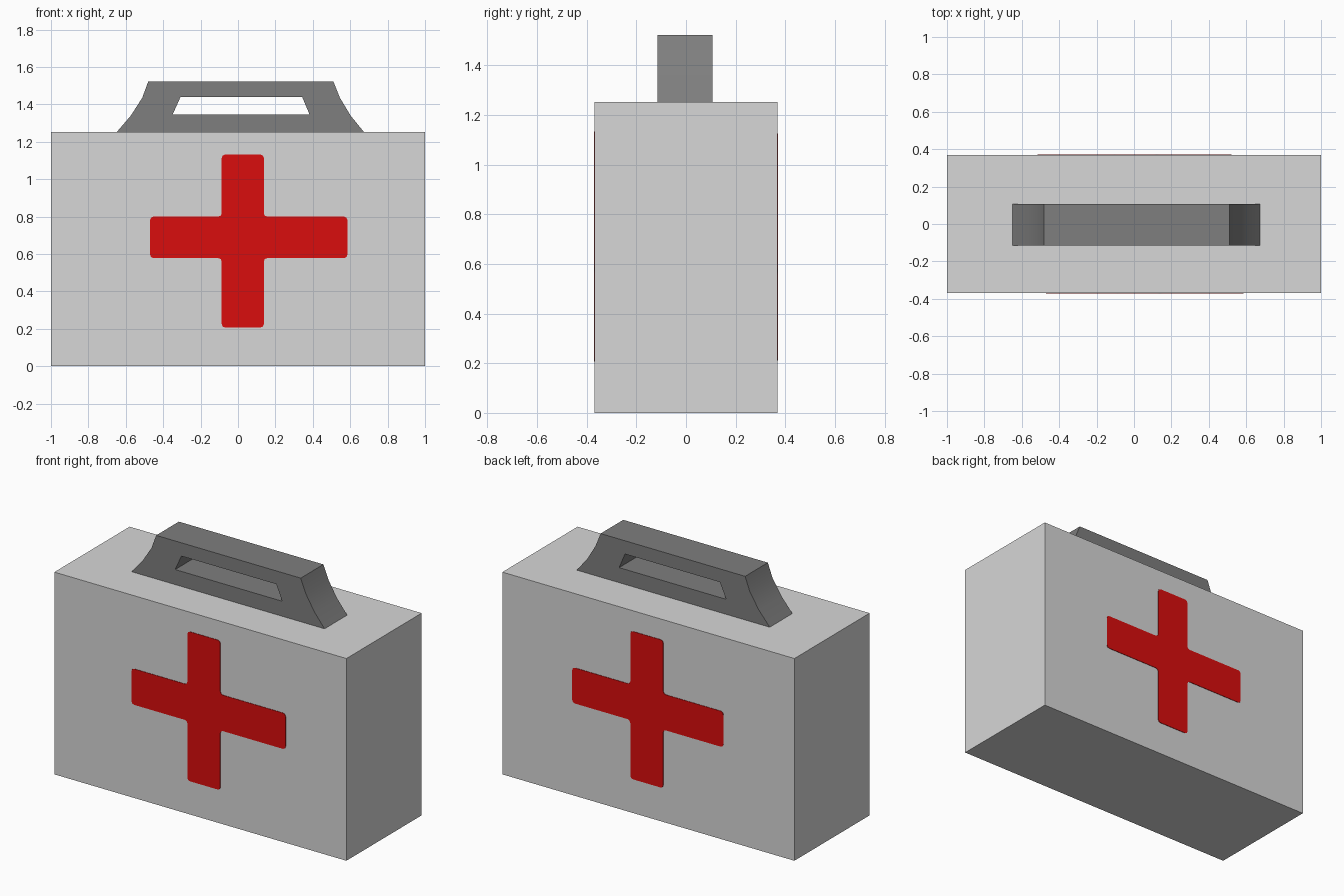
import bpy, bmesh, math
from mathutils import Vector

if "Cube" in bpy.data.objects:
    bpy.data.objects.remove(bpy.data.objects["Cube"])


def material(name, color):
    m = bpy.data.materials.new(name)
    m.diffuse_color = (*color, 1.0)
    m.use_nodes = True
    m.node_tree.nodes["Principled BSDF"].inputs["Base Color"].default_value = m.diffuse_color
    return m


light_grey = material("light_grey", (0.68, 0.68, 0.68))
dark_grey = material("dark_grey", (0.21, 0.21, 0.21))
red = material("red", (0.70, 0.004, 0.004))


def extrude_profile(name, loops, y0, y1, mat):
    """Fill x/z outlines (later loops are holes) and extrude from y0 to y1."""
    curve = bpy.data.curves.new(name + "_profile", 'CURVE')
    curve.dimensions = '2D'
    curve.fill_mode = 'BOTH'
    curve.extrude = (y1 - y0) / 2
    for loop in loops:
        spline = curve.splines.new('POLY')
        spline.points.add(len(loop) - 1)
        for point, (x, z) in zip(spline.points, loop):
            point.co = (x, z, 0, 1)
        spline.use_cyclic_u = True
    helper = bpy.data.objects.new(name + "_profile", curve)
    bpy.context.collection.objects.link(helper)
    dg = bpy.context.evaluated_depsgraph_get()
    mesh = bpy.data.meshes.new_from_object(helper.evaluated_get(dg))
    bpy.data.objects.remove(helper)

    # stand the outline upright and weld caps to sides
    bm = bmesh.new()
    bm.from_mesh(mesh)
    for v in bm.verts:
        x, z, d = v.co
        v.co = (x, (y0 + y1) / 2 - d, z)
    bmesh.ops.remove_doubles(bm, verts=bm.verts, dist=0.0005)
    bmesh.ops.recalc_face_normals(bm, faces=bm.faces)
    bm.to_mesh(mesh)
    bm.free()
    mesh.materials.clear()
    mesh.materials.append(mat)
    obj = bpy.data.objects.new(name, mesh)
    bpy.context.collection.objects.link(obj)
    return obj


def rounded(points, r):
    """Soften every corner of an outline with a three-point arc."""
    out = []
    for i, p in enumerate(points):
        p = Vector(p)
        a = (Vector(points[i - 1]) - p).normalized() * r
        b = (Vector(points[(i + 1) % len(points)]) - p).normalized() * r
        out += [p + a, p + (a + b) * 0.29, p + b]
    return [tuple(q) for q in out]


def cross(name, x0, x1, x2, x3, z0, z1, z2, z3, ya, yb):
    pts = [(x1, z0), (x2, z0), (x2, z1), (x3, z1), (x3, z2), (x2, z2),
           (x2, z3), (x1, z3), (x1, z2), (x0, z2), (x0, z1), (x1, z1)]
    return extrude_profile(name, [rounded(pts, 0.018)], ya, yb, red)


# case body
bpy.ops.mesh.primitive_cube_add(size=1, location=(0, 0, 0.626))
case = bpy.context.object
case.name = "case"
case.scale = (2, 0.736, 1.252)
bpy.ops.object.transform_apply(location=True, rotation=False, scale=True)
case.data.materials.append(light_grey)

# carrying handle with flared ends and a grip slot
outer = [(-0.65, 1.25), (0.675, 1.25), (0.602, 1.34), (0.545, 1.435),
         (0.51, 1.522), (-0.48, 1.522), (-0.512, 1.435), (-0.573, 1.34)]
slot = [(-0.35, 1.345), (-0.307, 1.44), (0.343, 1.44), (0.383, 1.345)]
handle = extrude_profile("handle", [outer, slot], -0.115, 0.107, dark_grey)
bpy.ops.object.select_all(action='DESELECT')
handle.select_set(True)
bpy.context.view_layer.objects.active = handle
bpy.ops.object.shade_smooth_by_angle(angle=math.radians(25))

# painted crosses on the front and back
cross("front_cross", -0.47, -0.087, 0.138, 0.585,
      0.207, 0.578, 0.80, 1.132, -0.371, -0.366)
cross("back_cross", -0.515, -0.103, 0.122, 0.52,
      0.21, 0.573, 0.793, 1.125, 0.366, 0.371)
